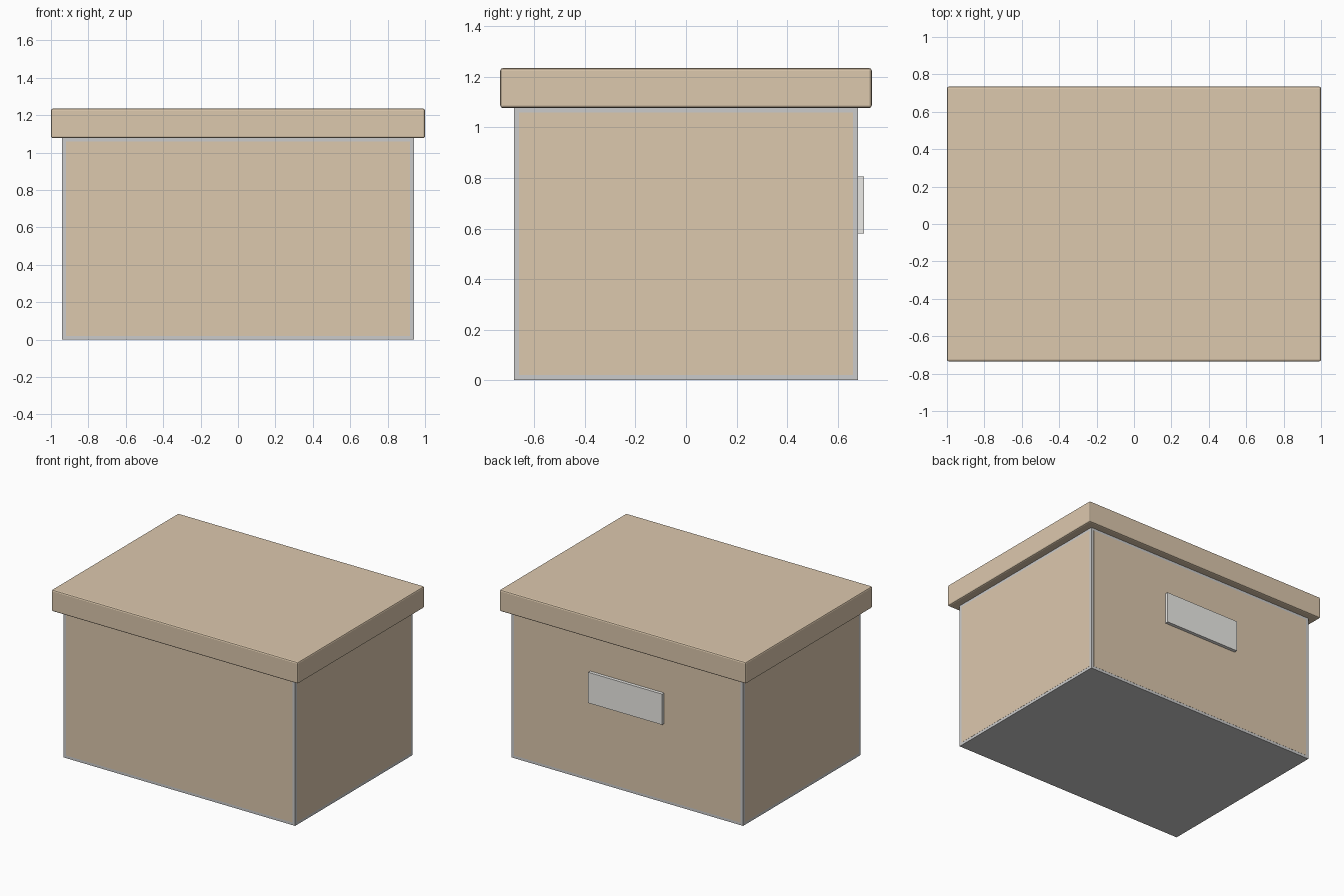
import bpy

if "Cube" in bpy.data.objects:
    bpy.data.objects.remove(bpy.data.objects["Cube"])


def material(name, rgb):
    m = bpy.data.materials.new(name)
    m.diffuse_color = (*rgb, 1)
    m.use_nodes = True
    m.node_tree.nodes["Principled BSDF"].inputs["Base Color"].default_value = m.diffuse_color
    return m


card = material("cardboard", (0.72, 0.58, 0.42))
pale = material("pale_paper", (0.85, 0.84, 0.81))


def box(name, lo, hi, mat=None, bevel=0):
    """Axis-aligned box between two corners, with optional small bevel."""
    bpy.ops.mesh.primitive_cube_add(
        size=1, location=[(a + b) / 2 for a, b in zip(lo, hi)])
    ob = bpy.context.object
    ob.name = name
    ob.scale = [b - a for a, b in zip(lo, hi)]
    bpy.ops.object.transform_apply(location=False, rotation=False, scale=True)
    if mat:
        ob.data.materials.append(mat)
    if bevel:
        mod = ob.modifiers.new("soft_edges", 'BEVEL')
        mod.width = bevel
        mod.segments = 2
    return ob


X, Y, H = 0.94, 0.68, 1.08   # body half sizes and height
B, T = 0.02, 0.001           # grey border width, panel relief

# Grey box body
box("box_body", (-X, -Y, 0), (X, Y, H))

# Cardboard faces, inset from the grey edges
for s, fb, lr in ((-1, "front", "left"), (1, "back", "right")):
    y0, y1 = sorted((s * (Y - 0.01), s * (Y + T)))
    box(fb + "_panel", (-X + B, y0, B), (X - B, y1, H - B), card)
    x0, x1 = sorted((s * (X - 0.01), s * (X + T)))
    box(lr + "_panel", (x0, -Y + B, B), (x1, Y - B, H - B), card)

# Overhanging lid
box("lid", (-1, -0.735, H - 0.003), (1, 0.735, 1.235), card, 0.01)

# Paper label on the back
box("label", (-0.3, Y, 0.58), (0.3, 0.705, 0.805), pale)
